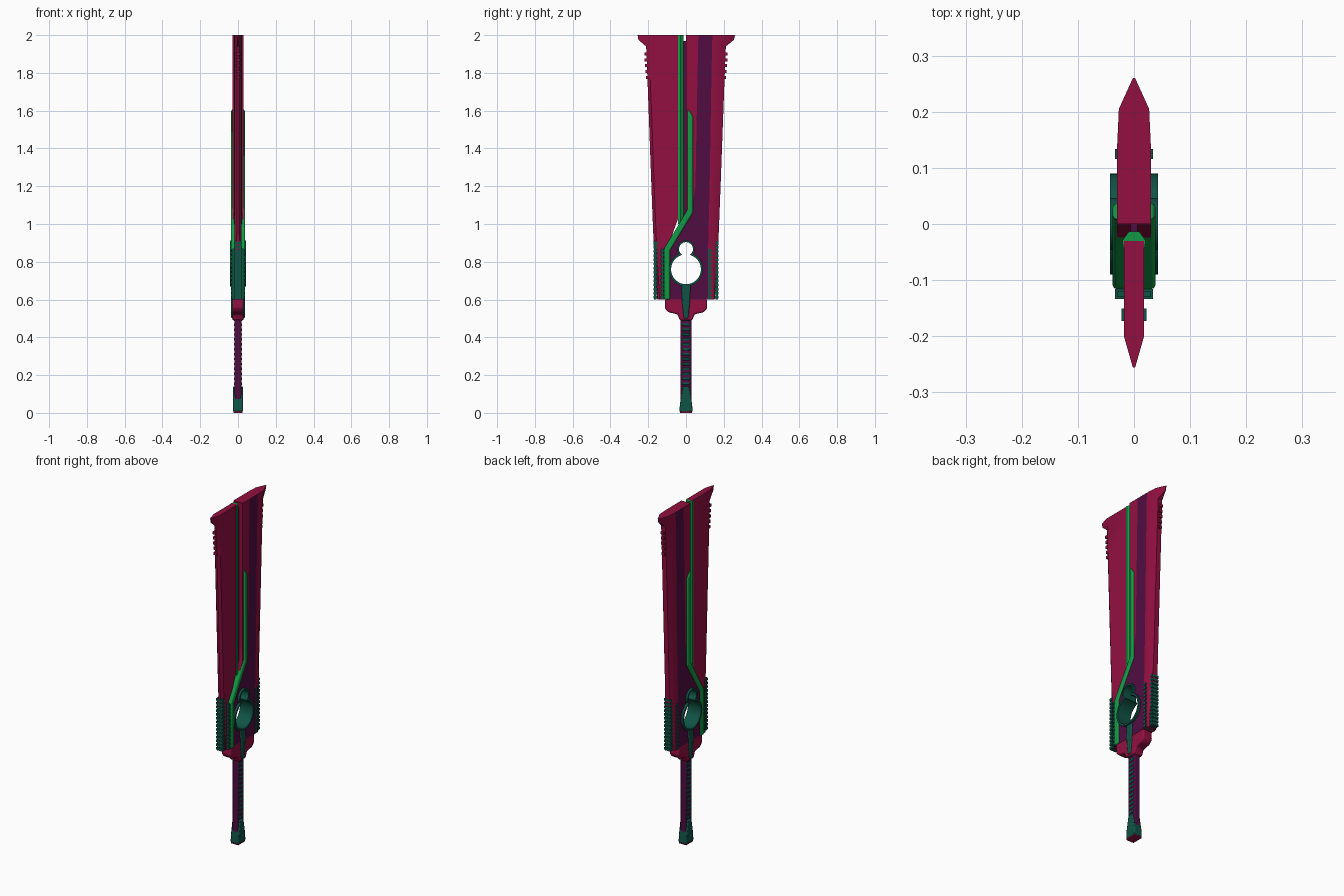
import bpy, bmesh, math

if "Cube" in bpy.data.objects:
    bpy.data.objects.remove(bpy.data.objects["Cube"], do_unlink=True)


def material(name, rgb):
    m = bpy.data.materials.new(name)
    m.use_nodes = True
    m.diffuse_color = (*rgb, 1)
    m.node_tree.nodes["Principled BSDF"].inputs["Base Color"].default_value = (*rgb, 1)
    return m


CRIMSON = material("crimson", (0.29, 0.005, 0.052))
PURPLE = material("dark purple", (0.08, 0.004, 0.054))
GREEN = material("bright green", (0.006, 0.32, 0.06))
TEAL = material("dark teal", (0.005, 0.088, 0.06))
parts = []


def finish(name, bm, mats, bevel=0):
    bmesh.ops.recalc_face_normals(bm, faces=bm.faces)
    me = bpy.data.meshes.new(name)
    bm.to_mesh(me)
    bm.free()
    ob = bpy.data.objects.new(name, me)
    bpy.context.collection.objects.link(ob)
    for m in mats:
        me.materials.append(m)
    if bevel:
        mod = ob.modifiers.new("bevel", "BEVEL")
        mod.width = bevel
        mod.segments = 2
        mod.limit_method = "ANGLE"
    parts.append(ob)
    return ob


def prism(name, outline, half, mat, bevel=0):
    """Extrude a (y, z) outline across the thickness."""
    bm = bmesh.new()
    a, b = [[bm.verts.new((x, y, z)) for y, z in outline] for x in (-half, half)]
    bm.faces.new(a)
    bm.faces.new(b)
    for i in range(len(a)):
        j = (i + 1) % len(a)
        bm.faces.new((a[i], a[j], b[j], b[i]))
    return finish(name, bm, [mat], bevel)


def boxes(name, items, mat, bevel=0):
    """Join boxes given as (y, z, half x, size y, size z)."""
    bm = bmesh.new()
    for y, z, hx, sy, sz in items:
        vs = bmesh.ops.create_cube(bm, size=1)["verts"]
        bmesh.ops.scale(bm, verts=vs, vec=(hx * 2, sy, sz))
        bmesh.ops.translate(bm, verts=vs, vec=(0, y, z))
    return finish(name, bm, [mat], bevel)


def loft(name, rows, mats, painted=None):
    """Skin rows of (z, [(y, half thickness), ...]), mirrored in x."""
    bm = bmesh.new()
    rings = []
    for z, pts in rows:
        loop = [(h, y) for y, h in pts] + [(-h, y) for y, h in reversed(pts)]
        rings.append([bm.verts.new((x, y, z)) for x, y in loop])
    n = len(rings[0])
    for lo, hi in zip(rings, rings[1:]):
        for i in range(n):
            j = (i + 1) % n
            f = bm.faces.new((lo[i], lo[j], hi[j], hi[i]))
            if painted is not None and painted in (i, n - 2 - i):
                f.material_index = 1
    bm.faces.new(rings[0])
    bm.faces.new(rings[-1])
    bmesh.ops.remove_doubles(bm, verts=bm.verts, dist=0.0001)
    return finish(name, bm, mats)


def keyhole(r1, r2, z1=0.76, z2=0.867, steps=32):
    """Outline of a large circle joined to a small one above it."""
    d = z2 - z1
    a = (d * d + r1 * r1 - r2 * r2) / (2 * d)
    big, small = math.acos(a / r1), math.acos((d - a) / r2)
    pts = []
    for i in range(steps + 1):
        t = big + (2 * math.pi - 2 * big) * i / steps
        pts.append((r1 * math.sin(t), z1 + r1 * math.cos(t)))
    for i in range(1, steps):
        t = math.pi + small + (2 * math.pi - 2 * small) * i / steps
        pts.append((r2 * math.sin(t), z2 + r2 * math.cos(t)))
    return pts


# Front blade half: z, inner y, shoulder y, edge y, edge half thickness
T = 0.018
front_rows = [(0.6, -0.1, -0.14, -0.152, 0.009), (0.87, -0.1, -0.155, -0.17, 0.007),
              (1.06, -0.03, -0.163, -0.178, 0.006), (1.74, -0.03, -0.188, -0.203, 0.006),
              (1.94, -0.03, -0.195, -0.211, 0.005), (1.975, -0.03, -0.2, -0.252, 0.002),
              (2.0, -0.03, -0.2, -0.256, 0.002)]
loft("front_blade", [(z, [(e, t), (s, T), (i, T)]) for z, i, s, e, t in front_rows], [CRIMSON])

# Back blade half: z, inner y, start and end of painted band, edge y, edge half thickness
B = 0.03
back_rows = [(0.6, -0.1, -0.095, 0.115, 0.152, 0.016), (0.87, -0.1, -0.095, 0.117, 0.17, 0.015),
             (1.07, 0.0, 0.03, 0.122, 0.178, 0.014), (1.2, 0.0, 0.05, 0.125, 0.183, 0.014),
             (1.74, 0.0, 0.06, 0.134, 0.203, 0.014), (1.94, 0.0, 0.064, 0.138, 0.211, 0.014),
             (1.975, 0.0, 0.065, 0.139, 0.254, 0.002), (2.0, 0.0, 0.065, 0.14, 0.26, 0.002)]
back = loft("back_blade", [(z, [(i, B), (a, B), (b, B), (max(e - 0.055, b + 0.03), B - 0.003), (e, t)])
                           for z, i, a, b, e, t in back_rows], [CRIMSON, PURPLE], painted=1)

# Keyhole opening through the back blade
cutter = prism("keyhole_cutter", keyhole(0.084, 0.041), 0.2, PURPLE)
cutter.hide_render = True
mod = back.modifiers.new("opening", "BOOLEAN")
mod.operation = "DIFFERENCE"
mod.solver = "EXACT"
mod.object = cutter
bpy.context.view_layer.objects.active = back
bpy.ops.object.modifier_apply(modifier="opening")
parts.remove(cutter)
bpy.data.objects.remove(cutter, do_unlink=True)

# Thin core in the slit between the halves
boxes("blade_core", [(-0.012, 1.48, 0.006, 0.04, 0.98)], PURPLE)

# Keyhole rim
bm = bmesh.new()
loops = [[bm.verts.new((x, y, z)) for y, z in keyhole(*r)]
         for r, x in (((0.079, 0.037), 0.043), ((0.09, 0.046), 0.043),
                      ((0.09, 0.046), -0.043), ((0.079, 0.037), -0.043))]
for k in range(4):
    p, q = loops[k], loops[(k + 1) % 4]
    for i in range(len(p)):
        j = (i + 1) % len(p)
        bm.faces.new((p[i], p[j], q[j], q[i]))
finish("keyhole_rim", bm, [TEAL])

# Green inlays: straight strip along the slit, and the bent strip
strip = [(-0.042, 0.019), (-0.03, 0.021), (-0.013, 0.009)]
loft("slit_inlay", [(1.0, strip), (2.0, strip)], [GREEN])
prism("bent_inlay", [(-0.116, 0.6), (-0.116, 0.87), (0.008, 1.075), (0.008, 1.61), (0.037, 1.57),
                     (0.037, 1.06), (-0.085, 0.86), (-0.085, 0.6)], 0.038, GREEN, 0.007)

# Ribbed grips beside the rim, and serrations near the tip
for side, label in ((-1, "front"), (1, "back")):
    for place, y, half, width, top in (("outer", 0.162, 0.022, 0.022, 0.91),
                                       ("inner", 0.125, 0.034, 0.018, 0.87)):
        height = top - 0.6
        ribs = [(side * y, 0.6 + height / 2, half - 0.004, width - 0.008, height)]
        count = round(height / 0.022)
        ribs += [(side * y, 0.6 + height * (i + 0.5) / count, half, width, 0.013) for i in range(count)]
        boxes(f"{label}_{place}_ribs", ribs, TEAL)
    boxes(f"{label}_serrations", [(side * (0.209 - 0.002 * i), 1.9 - 0.031 * i, 0.01, 0.024, 0.016)
                                  for i in range(5)], CRIMSON)

# Crossguard and the stem below the rim
half_guard = [(0.11, 0.605), (0.113, 0.555), (0.095, 0.533), (0.045, 0.522), (0.033, 0.49)]
prism("crossguard", half_guard + [(-y, z) for y, z in reversed(half_guard)], 0.03, CRIMSON, 0.008)
prism("rim_stem", [(-0.024, 0.677), (0.024, 0.677), (0.02, 0.58), (0.012, 0.5), (-0.012, 0.5),
                   (-0.02, 0.58)], 0.036, TEAL, 0.006)

# Handle, grip ribs and pommel
boxes("handle", [(0, 0.275, 0.018, 0.056, 0.45)], PURPLE, 0.006)
boxes("grip_ribs", [(0, 0.155 + 0.026 * i, 0.021, 0.042, 0.014) for i in range(14)], TEAL, 0.003)
prism("pommel", [(-0.035, 0.006), (0.035, 0.006), (0.032, 0.05), (0.016, 0.14), (-0.016, 0.14),
                 (-0.032, 0.05)], 0.026, TEAL, 0.005)
boxes("pommel_cap", [(0, 0.005, 0.024, 0.066, 0.01)], CRIMSON)

# Smooth shading with sharp edges kept
bpy.ops.object.select_all(action="DESELECT")
for ob in parts:
    ob.select_set(True)
bpy.context.view_layer.objects.active = parts[0]
bpy.ops.object.shade_smooth_by_angle(angle=math.radians(30))
